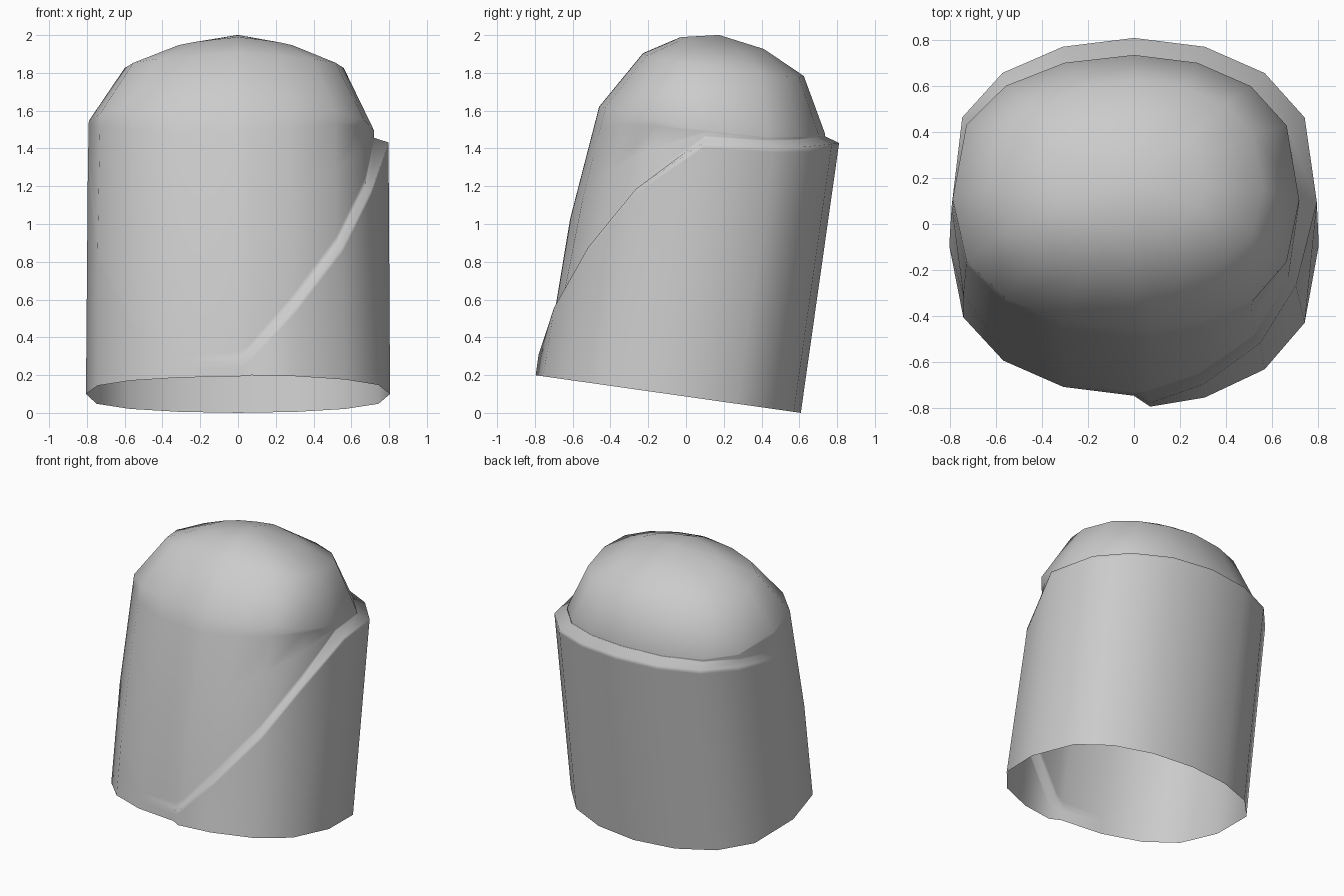
import bpy, bmesh
from math import sin, cos, radians
from mathutils import Vector

if "Cube" in bpy.data.objects:
    bpy.data.objects.remove(bpy.data.objects["Cube"])

# Tilted frame: the tube axis leans towards the back
ORIGIN = Vector((0, -0.095, 0.1))
AXIS = Vector((0, 0.1405, 0.990))
DEPTH = Vector((0, 0.990, -0.1405))


def place(x, v, h):
    return ORIGIN + Vector((x, 0, 0)) + DEPTH * v + AXIS * h


def oval(deg, right, left, front, back):
    """Point on a slightly boxy oval, 0 degrees = front, 90 = right."""
    s, c = sin(radians(deg)), cos(radians(deg))
    return Vector((s * (right if s > 0 else left),
                   -front * c ** 0.77 if c > 0 else back * (-c) ** 0.68))


# Columns: angle, wrap edge height, shoulder height, wrapped or flush, fold depth, edge taper
COLUMNS = [
    (0, 0.07, 1.455, 0, 0, 1), (5, 0.11, 1.455, 1, 0, 1), (22.5, 0.37, 1.455, 1, 0, 0.99),
    (45, 0.71, 1.45, 1, 0, 0.97), (67.5, 1.05, 1.43, 1, 0.04, 0.95), (90, 1.345, 1.41, 1, 0, 0.99),
    (112.5, 1.375, 1.42, 1, 0, 1), (135, 1.405, 1.445, 1, 0, 1), (157.5, 1.433, 1.47, 1, 0, 1),
    (180, 1.443, 1.48, 1, 0, 1), (202.5, 1.433, 1.47, 1, 0, 1), (225, 1.41, 1.455, 1, 0, 1),
    (247.5, 1.38, 1.45, 1, 0, 1), (270, 1.25, 1.46, 0, 0, 1), (292.5, 0.70, 1.46, 0, 0, 1),
    (315, 0.30, 1.46, 0, 0, 1), (337.5, 0.09, 1.455, 0, 0, 1),
]


def column(deg, edge, sh, wrapped, fold, taper):
    outer = oval(deg, 0.805, 0.81, 0.71, 0.71)
    inner = oval(deg, 0.74, 0.805, 0.66, 0.63)
    shoulder = oval(deg, 0.72, 0.79, 0.575, 0.63)
    side = abs(sin(radians(deg)))
    lip = edge + 0.025

    def body(h):
        return inner.lerp(shoulder, min(max(0, (h - 0.7) / (sh - 0.7)), 1))

    # Skirt, support loop, ledge, body, shoulder
    pts = [(outer if wrapped else inner, 0)]
    pts += [(outer * taper if wrapped else body(h), h) for h in (edge - 0.03, edge)]
    gap = sh - lip
    for h, k in ((lip, 0), (lip + min(0.04, 0.3 * gap), 0), (lip + 0.55 * gap, 0.5), (sh - 0.1 * gap, 1)):
        pts.append((body(h) * (1 - fold * k), h))
    pts.append((shoulder, sh))
    # Dome rings
    pts.append((oval(deg, 0.56, 0.60, 0.385, 0.475), 1.768 - 0.025 * side))
    pts.append((oval(deg, 0.31, 0.34, 0.20, 0.245), 1.88 - 0.03 * side))
    return [place(p.x, p.y, h) for p, h in pts]


# Single shell: open tube with a spiral step and a domed cap
bm = bmesh.new()
cols = [[bm.verts.new(p) for p in column(*c)] for c in COLUMNS]
pole = bm.verts.new(place(0, 0, 1.92))
for i, a in enumerate(cols):
    b = cols[(i + 1) % len(cols)]
    for j in range(len(a) - 1):
        bm.faces.new((a[j], b[j], b[j + 1], a[j + 1]))
    bm.faces.new((a[-1], b[-1], pole))
bmesh.ops.recalc_face_normals(bm, faces=bm.faces)
mesh = bpy.data.meshes.new("wrapped_dome_sleeve")
bm.to_mesh(mesh)
bm.free()
sleeve = bpy.data.objects.new("wrapped_dome_sleeve", mesh)
bpy.context.collection.objects.link(sleeve)

bpy.context.view_layer.objects.active = sleeve
sleeve.select_set(True)
bpy.ops.object.shade_smooth_by_angle(angle=radians(85))
